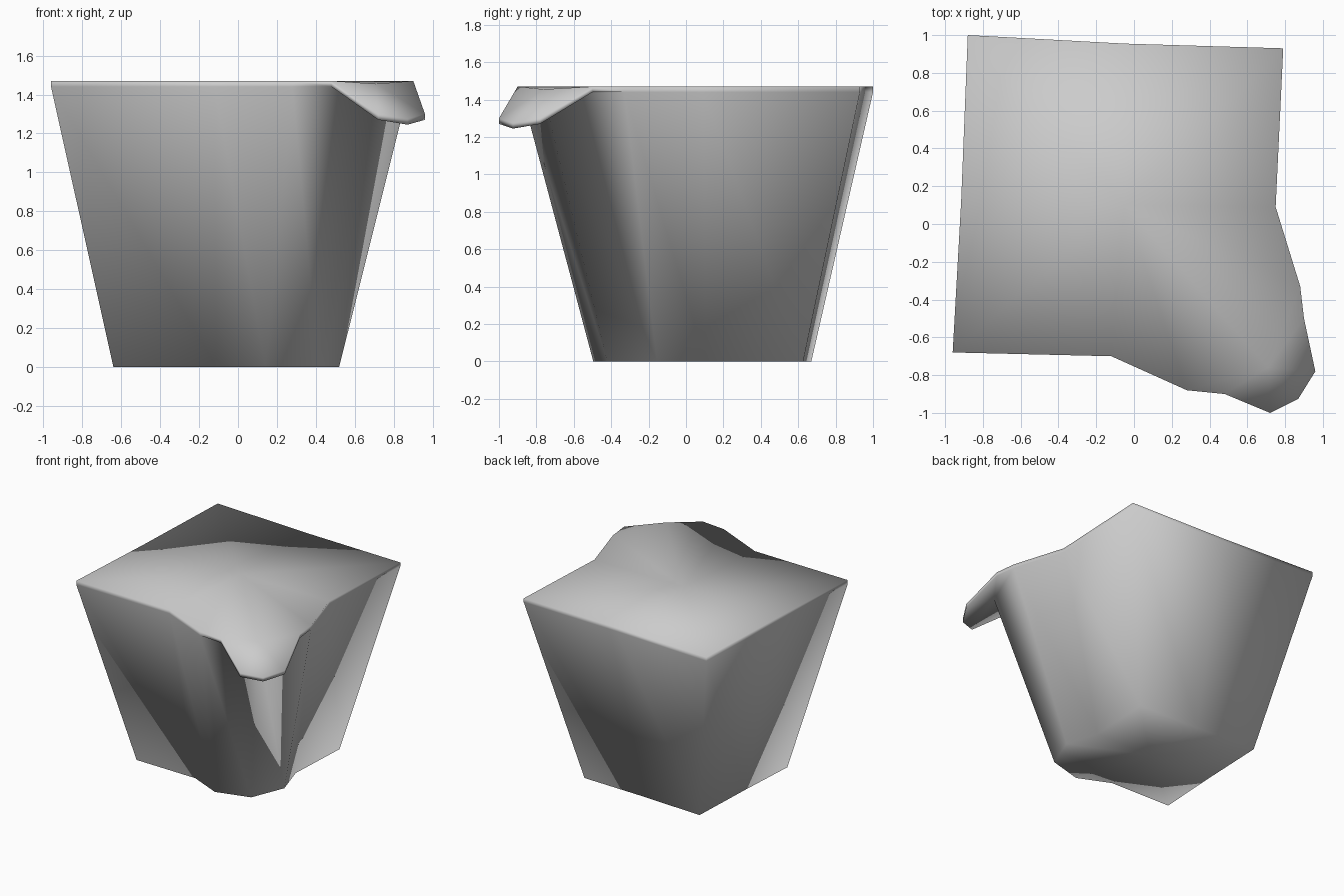
import bpy
import bmesh

cube = bpy.data.objects.get("Cube")
if cube:
    bpy.data.objects.remove(cube, do_unlink=True)

TOP, THICK, LIP = 1.47, 0.03, 1.30

# Outline of the vessel, anticlockwise from the back right corner
body_outline = {
    "back_right": (0.79, 0.93),
    "back_mid": (-0.05, 0.955),
    "back_left": (-0.88, 1.0),
    "left_mid": (-0.915, 0.12),
    "front_left": (-0.96, -0.68),
    "front_mid": (-0.12, -0.70),
    "front_swell": (0.28, -0.88),
    "throat": (0.71, -0.76),
    "side_swell": (0.88, -0.33),
    "side_mid": (0.75, 0.09),
}

# Drooping pouring lip at the corner
lip_outline = {
    "lip_start": (0.48, -0.90, TOP),
    "lip_front": (0.72, -1.0, LIP),
    "lip_tip": (0.87, -0.925, LIP - 0.025),
    "lip_side": (0.96, -0.78, LIP),
    "lip_end": (0.90, -0.50, TOP),
}

bm = bmesh.new()
top, under, base = {}, {}, {}


def add_rim(name, x, y, z):
    """Upper and lower rim vertices."""
    top[name] = bm.verts.new((x, y, z))
    under[name] = bm.verts.new((x, y, z - THICK))


for name, (x, y) in body_outline.items():
    add_rim(name, x, y, TOP - 0.015 if name == "throat" else TOP)
    base[name] = bm.verts.new((x * 0.63 - 0.035, y * 0.62 + 0.05, 0))
for name, point in lip_outline.items():
    add_rim(name, *point)
top["centre"] = bm.verts.new((-0.05, 0.1, TOP))
base["centre"] = bm.verts.new((-0.065, 0.11, 0))

# Walls
ring = list(body_outline)
for a, b in zip(ring, ring[1:] + ring[:1]):
    bm.faces.new((under[a], base[a], base[b], under[b]))

# Top and floor, four patches around the centre
patches = (
    ("back_right", "back_mid", "side_mid"),
    ("back_left", "left_mid", "back_mid"),
    ("front_left", "front_mid", "left_mid"),
)
for corner, after, before in patches:
    for level in (top, base):
        bm.faces.new([level[n] for n in ("centre", before, corner, after)])
for swell, mid in (("front_swell", "front_mid"), ("side_swell", "side_mid")):
    for level in (top, base):
        bm.faces.new([level[n] for n in ("centre", mid, swell, "throat")])

# Lip fan, upper and lower skins
lip = ["front_swell"] + list(lip_outline) + ["side_swell"]
for a, b in zip(lip, lip[1:]):
    for level in (top, under):
        bm.faces.new((level["throat"], level[a], level[b]))

# Thin rim edge
start = ring.index("throat")
edge = ring[:start] + list(lip_outline) + ring[start + 1:]
for a, b in zip(edge, edge[1:] + edge[:1]):
    bm.faces.new((top[a], under[a], under[b], top[b]))

bmesh.ops.recalc_face_normals(bm, faces=bm.faces[:])
for face in bm.faces:
    face.smooth = True

mesh = bpy.data.meshes.new("pouring_vessel")
bm.to_mesh(mesh)
bm.free()
vessel = bpy.data.objects.new("pouring_vessel", mesh)
bpy.context.collection.objects.link(vessel)

# Plain grey finish
grey = bpy.data.materials.new("light_grey")
grey.use_nodes = True
colour = (0.6, 0.6, 0.6, 1)
grey.diffuse_color = colour
grey.node_tree.nodes["Principled BSDF"].inputs["Base Color"].default_value = colour
mesh.materials.append(grey)
